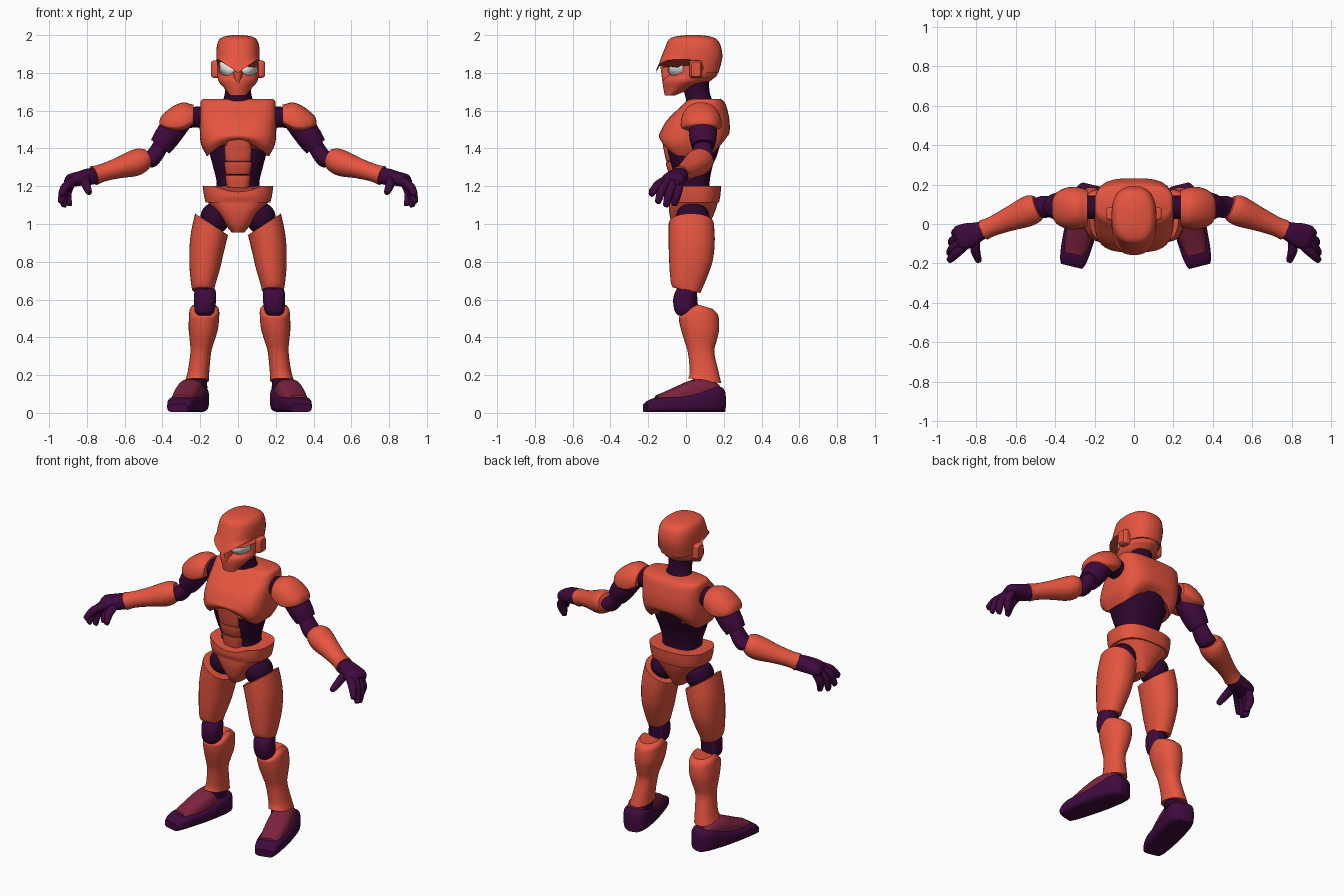
import bpy, bmesh, math
from mathutils import Vector


def material(name, rgb):
    m = bpy.data.materials.new(name)
    m.diffuse_color = (*rgb, 1)
    return m


ORANGE = material("coral_armour", (0.79, 0.09, 0.05))
PURPLE = material("dark_purple", (0.05, 0.003, 0.047))
JOINT = material("joint_plum", (0.027, 0.002, 0.027))
MAROON = material("maroon", (0.2, 0.017, 0.047))
WHITE = material("eye_white", (0.75, 0.75, 0.72))


def finish(name, bm, mat, mirror, angle=0.7):
    bmesh.ops.recalc_face_normals(bm, faces=bm.faces)
    me = bpy.data.meshes.new(name)
    bm.to_mesh(me)
    bm.free()
    me.materials.append(mat)
    me.shade_smooth()
    me.set_sharp_from_angle(angle=angle)
    ob = bpy.data.objects.new(name, me)
    bpy.context.collection.objects.link(ob)
    if mirror:
        ob.modifiers.new("mirror", 'MIRROR')
    return ob


def resample(rings, k=4):
    """Smooth curve through the ring parameters."""
    out = []
    for i in range(len(rings) - 1):
        p0, p1, p2, p3 = (rings[max(i - 1, 0)], rings[i], rings[i + 1],
                          rings[min(i + 2, len(rings) - 1)])
        for j in range(k):
            s = j / k
            out.append([0.5 * (2 * b + (c - a) * s + (2 * a - 5 * b + 4 * c - d) * s * s
                               + (3 * b - a - 3 * c + d) * s ** 3)
                        for a, b, c, d in zip(p0, p1, p2, p3)])
    return out + [list(rings[-1])]


def loft(name, rings, mat, t=None, e=2.0, mirror=False, warp=None, n=32):
    """Superellipse rings (x, y, z, half width, half height) square to direction t."""
    rings = resample(rings)
    t = Vector(t) if t else Vector(rings[-1][:3]) - Vector(rings[0][:3])
    t.normalize()
    if abs(t.z) > 0.99:
        u, v = Vector((1, 0, 0)), Vector((0, 1, 0))
    else:
        u = t.cross(Vector((0, 0, 1))).normalized()
        v = u.cross(t)
    bm = bmesh.new()
    loops = []
    for x, y, z, ru, rv in rings:
        loop = []
        for i in range(n):
            a = 2 * math.pi * i / n
            c, s = math.cos(a), math.sin(a)
            p = Vector((x, y, z)) + u * ru * math.copysign(abs(c) ** (2 / e), c) \
                + v * rv * math.copysign(abs(s) ** (2 / e), s)
            if warp:
                p.z += warp(p)
            loop.append(bm.verts.new(p))
        loops.append(loop)
    for a, b in zip(loops, loops[1:]):
        for i in range(n):
            bm.faces.new((a[i], a[(i + 1) % n], b[(i + 1) % n], b[i]))
    bm.faces.new(loops[0])
    bm.faces.new(loops[-1])
    return finish(name, bm, mat, mirror)


def stack(name, levels, mat, **kw):
    """Horizontal rings given as (z, centre x, half width, front y, back y)."""
    rings = [(x, (f + b) / 2, z, w, (b - f) / 2) for z, x, w, f, b in levels]
    return loft(name, rings, mat, t=(0, 0, 1), **kw)


def ball(name, loc, size, mat, mirror=True):
    bm = bmesh.new()
    bmesh.ops.create_uvsphere(bm, u_segments=24, v_segments=14, radius=1)
    for v in bm.verts:
        v.co = Vector([c * s + l for c, s, l in zip(v.co, size, loc)])
    return finish(name, bm, mat, mirror)


def clamp(x):
    return max(0.0, min(1.0, x))


# Head: jaw with recessed eye band, nose, helmet with V-shaped brow, ears, eyes
JAW_E = 1.8
stack("jaw", [(1.68, 0, .042, -.112, -.06), (1.72, 0, .074, -.12, .04), (1.75, 0, .1, -.122, .115),
              (1.77, 0, .107, -.116, .145), (1.79, 0, .11, -.093, .165), (1.85, 0, .112, -.093, .185),
              (1.90, 0, .11, -.09, .185)], ORANGE, e=JAW_E)
stack("nose", [(1.74, 0, .012, -.123, -.05), (1.775, 0, .022, -.128, -.05), (1.83, 0, .022, -.135, -.05)],
      ORANGE)
stack("helmet", [(1.80, 0, .112, -.158, .172), (1.88, 0, .115, -.132, .192), (1.94, 0, .112, -.108, .185),
                 (1.975, 0, .10, -.092, .165), (1.992, 0, .075, -.058, .13), (2.0, 0, .03, 0, .08)],
      ORANGE, e=2.5,
      warp=lambda p: clamp((1.88 - p.z) / .08) * .07 * min(1, abs(p.x) / .1) if p.y < .06 else 0)
loft("ear", [(.10, .052, 1.82, .034, .047), (.128, .052, 1.82, .033, .046), (.142, .052, 1.82, .024, .038)],
     ORANGE, t=(1, 0, 0), e=6, mirror=True)
bm = bmesh.new()
cols = []
for i in range(9):
    x = .023 + .077 * i / 8
    y = .044 - .139 * (1 - (x / .113) ** JAW_E) ** (1 / JAW_E) - .004
    low = 1.786 + 13 * (x - .062) ** 2
    cols.append([bm.verts.new((x, y, z)) for z in (low, max(low + .002, 1.81 + .55 * x))])
for a, b in zip(cols, cols[1:]):
    bm.faces.new((a[0], b[0], b[1], a[1]))
eye = finish("eye", bm, WHITE, True)
eye.modifiers.new("thickness", 'SOLIDIFY').thickness = .008

# Torso: neck, chest, core, belly plates, belt, pelvis
stack("neck", [(1.58, 0, .10, -.01, .16), (1.65, 0, .08, 0, .14), (1.70, 0, .069, -.01, .125),
               (1.77, 0, .07, -.02, .12)], JOINT)
stack("chest", [(1.36, 0, .165, -.115, .18), (1.42, 0, .195, -.142, .212), (1.48, 0, .202, -.138, .23),
                (1.55, 0, .202, -.10, .23), (1.62, 0, .20, -.03, .215), (1.65, 0, .197, 0, .20),
                (1.663, 0, .185, .025, .18)], ORANGE, e=3.2, n=48,
      warp=lambda p: clamp((1.48 - p.z) / .12) * .08 * max(0, 1 - (p.x / .16) ** 2))
stack("waist", [(1.13, 0, .12, -.05, .13), (1.22, 0, .113, -.055, .125), (1.31, 0, .134, -.085, .142),
                (1.36, 0, .147, -.098, .163), (1.45, 0, .17, -.115, .19)], JOINT, e=2.7)
for i, (z0, z1, w0, w1, f0, f1) in enumerate([(1.335, 1.46, .077, .085, -.108, -.128),
                                              (1.262, 1.33, .068, .079, -.092, -.107),
                                              (1.15, 1.257, .052, .068, -.075, -.092)]):
    stack(f"belly_plate_{i + 1}", [(z0, 0, w0 - .006, f0 + .008, .03), (z0 + .008, 0, w0, f0, .03),
                                   (z1 - .008, 0, w1, f1, .03), (z1, 0, w1 - .006, f1 + .008, .03)],
          ORANGE, e=3)
stack("belt", [(1.115, 0, .172, -.092, .175), (1.15, 0, .18, -.1, .182), (1.20, 0, .187, -.1, .186)],
      ORANGE, e=2.6, n=48,
      warp=lambda p: -.03 * clamp((p.z - 1.13) / .07) * max(0, 1 - (p.x / .12) ** 2) * (p.y < 0))
stack("pelvis", [(.955, 0, .033, -.05, .10), (1.0, 0, .07, -.075, .125), (1.07, 0, .125, -.09, .155),
                 (1.12, 0, .165, -.09, .17)], ORANGE, e=2.4)

# Legs
ball("hip_joint", (.122, .035, 1.03), (.078, .09, .085), JOINT)
stack("thigh", [(.65, .184, .058, -.07, .075), (.68, .184, .064, -.08, .09), (.78, .174, .083, -.088, .135),
                (.89, .162, .092, -.092, .152), (1.0, .14, .087, -.092, .148)], ORANGE, mirror=True, e=2.2,
      warp=lambda p: .65 * (p.x - .142) * clamp((p.z - .82) / .18) - .2 * p.y * clamp((.75 - p.z) / .1))
lower_leg = [
    stack("knee_tube", [(.53, .183, .045, -.02, .07), (.60, .182, .045, -.04, .06), (.69, .182, .05, -.055, .06)],
          JOINT, mirror=True),
    stack("knee_cap", [(.515, .185, .03, -.04, .03), (.54, .185, .052, -.06, .05), (.60, .182, .058, -.068, .05),
                       (.645, .182, .056, -.055, .05), (.668, .181, .04, -.035, .04)],
          PURPLE, mirror=True, e=2.6),
    stack("shin", [(.17, .225, .063, .012, .187), (.22, .217, .057, .02, .172), (.32, .205, .055, .01, .15),
                   (.38, .198, .065, -.008, .162), (.44, .192, .077, -.026, .175), (.50, .188, .08, -.038, .174),
                   (.55, .186, .077, -.032, .165), (.575, .186, .06, 0, .14)], ORANGE, mirror=True, e=2.2,
          warp=lambda p: -clamp((p.z - .5) / .07) * (.05 * clamp((.06 - p.y) / .08) + .3 * max(0, p.y - .06))
          + .15 * (.1 - p.y) * clamp((.22 - p.z) / .05)),
    stack("ankle", [(.13, .23, .06, .03, .17), (.21, .225, .05, .04, .15)], JOINT, mirror=True)]


def foot(name, secs, mat, e):
    """Sections (y, half width, height) along an outward-turned foot."""
    return loft(name, [(.222 + (.205 - y) * .245, y, h / 2 + .004, w, h / 2) for y, w, h in secs], mat,
                t=(.245, -1, 0), e=e, mirror=True)


lower_leg += [
    foot("shoe_sole", [(.2, .045, .11), (.182, .064, .132), (.13, .08, .134), (.03, .084, .1),
                       (-.06, .081, .084), (-.14, .075, .08), (-.19, .066, .064), (-.215, .055, .044)],
         PURPLE, 4),
    foot("shoe_upper", [(.17, .052, .148), (.12, .066, .172), (.04, .07, .172), (-.04, .069, .14),
                        (-.11, .063, .108), (-.155, .054, .09)], MAROON, 3)]
# Lower legs stand slightly off centre
for ob in lower_leg:
    ob.location.x = .008

# Arms
loft("shoulder_joint", [(.18, .085, 1.565, .06, .058), (.24, .085, 1.565, .06, .055), (.30, .085, 1.555, .065, .06)],
     JOINT, t=(1, 0, 0), mirror=True)


def pad_line(x):
    return 1.55 - .11 * clamp((x - .235) / .18) * clamp((.45 - x) / .215)


# Domed shoulder pads with a flattened underside
loft("shoulder_pad", [(x, .08, pad_line(x), w, h) for x, w, h in
                      [(.235, .088, .082), (.25, .098, .093), (.29, .108, .119), (.34, .105, .108),
                       (.385, .085, .07), (.408, .058, .038), (.416, .03, .012)]],
     ORANGE, t=(1, 0, 0), e=2.2, mirror=True,
     warp=lambda p: .75 * max(0, pad_line(p.x) - p.z))
loft("upper_arm", [(.28, .085, 1.585, .068, .066), (.33, .088, 1.525, .075, .07), (.38, .09, 1.455, .072, .068),
                   (.412, .09, 1.41, .06, .06)], PURPLE, mirror=True)
loft("elbow", [(.40, .09, 1.43, .045, .045), (.44, .088, 1.365, .055, .045), (.475, .085, 1.335, .055, .045),
               (.51, .075, 1.335, .045, .04)], PURPLE, mirror=True)
loft("forearm", [(.487, .085, 1.347, .062, .052), (.515, .075, 1.336, .075, .066), (.56, .055, 1.318, .074, .068),
                 (.64, .022, 1.294, .06, .054), (.72, -.012, 1.27, .05, .047), (.763, -.03, 1.256, .052, .052)],
     ORANGE, mirror=True)
loft("palm", [(.745, -.022, 1.258, .04, .042), (.79, -.04, 1.25, .05, .044), (.84, -.058, 1.24, .064, .038),
              (.885, -.07, 1.23, .062, .034), (.905, -.076, 1.22, .045, .02)], PURPLE, e=2.6, mirror=True)
fingers = {
    "index_finger": [(.85, -.10, 1.235), (.905, -.15, 1.205), (.937, -.183, 1.16)],
    "middle_finger": [(.875, -.09, 1.23), (.92, -.125, 1.185), (.938, -.148, 1.12)],
    "ring_finger": [(.885, -.065, 1.225), (.92, -.088, 1.165), (.923, -.105, 1.1)],
    "little_finger": [(.88, -.035, 1.22), (.905, -.045, 1.165), (.895, -.062, 1.105)],
    "thumb": [(.805, -.075, 1.235), (.805, -.135, 1.21), (.79, -.185, 1.17)],
}
for name, (a, b, c) in fingers.items():
    tip = [q + (q - p) * .12 for p, q in zip(b, c)]
    loft(name, [(*a, .025, .025), (*b, .024, .024), (*c, .017, .017), (*tip, .007, .007)],
         PURPLE, mirror=True, n=14)
